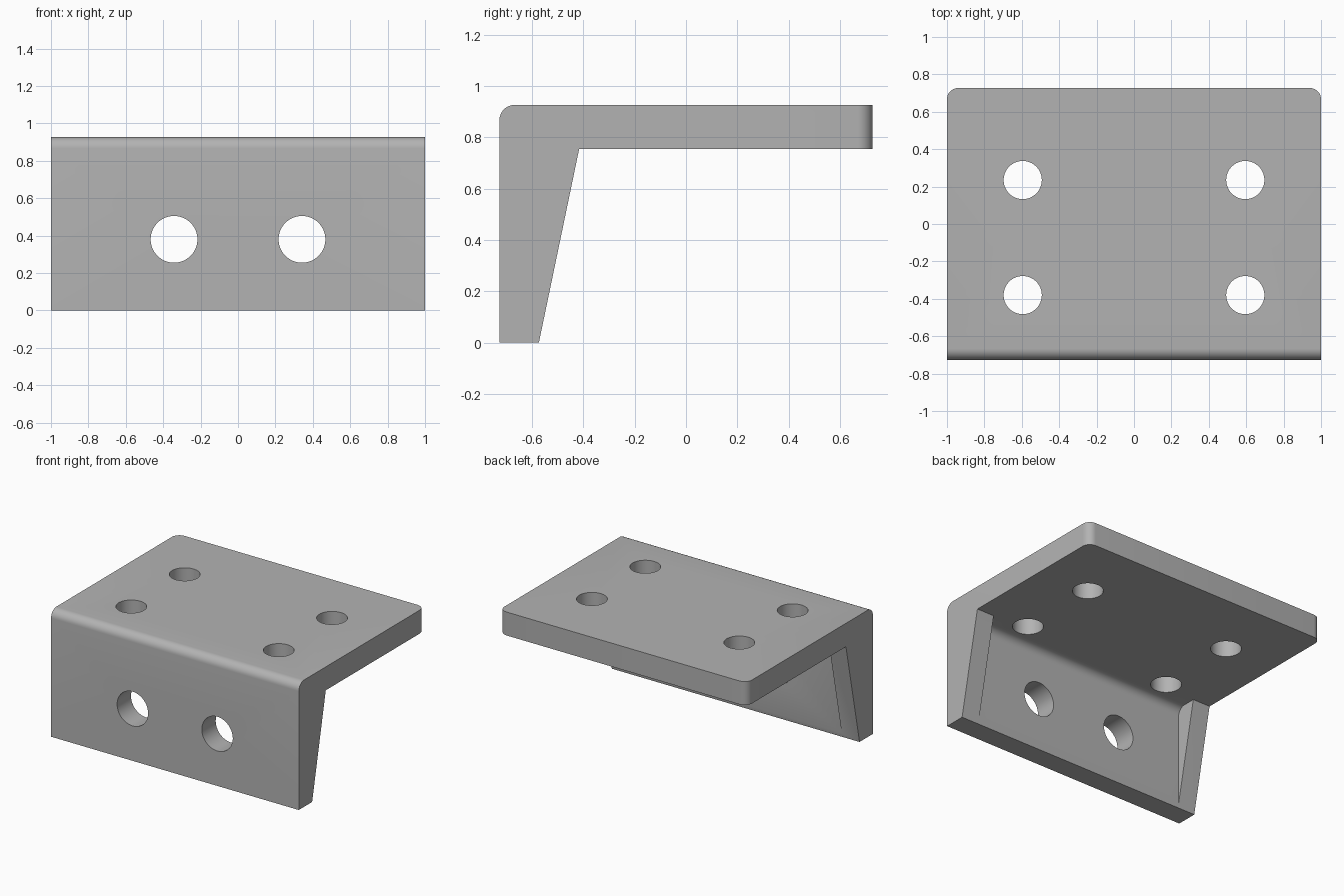
import bpy, bmesh
from math import radians
from mathutils import Matrix

if "Cube" in bpy.data.objects:
    bpy.data.objects.remove(bpy.data.objects["Cube"], do_unlink=True)

FRONT, BACK = -0.727, 0.727
TOP, UNDER = 0.926, 0.755        # plate faces
WALL, RIB_TOP = -0.567, -0.416   # inner wall face, rib top corner
FILLET = 0.06

steel = bpy.data.materials.new("plain grey")
steel.use_nodes = True
grey = (0.45, 0.45, 0.45, 1)
steel.diffuse_color = grey
steel.node_tree.nodes["Principled BSDF"].inputs["Base Color"].default_value = grey


def add_object(name, bm):
    bmesh.ops.recalc_face_normals(bm, faces=bm.faces)
    mesh = bpy.data.meshes.new(name)
    bm.to_mesh(mesh)
    bm.free()
    mesh.materials.append(steel)
    obj = bpy.data.objects.new(name, mesh)
    bpy.context.collection.objects.link(obj)
    return obj


def prism(profile, half_width):
    """Extrude a (y, z) profile along x."""
    bm = bmesh.new()
    face = bm.faces.new([bm.verts.new((-half_width, y, z)) for y, z in profile])
    new = bmesh.ops.extrude_face_region(bm, geom=[face])["geom"]
    moved = [v for v in new if isinstance(v, bmesh.types.BMVert)]
    bmesh.ops.translate(bm, verts=moved, vec=(2 * half_width, 0, 0))
    return bm


def round_edges(bm, test):
    edges = [e for e in bm.edges if all(test(v.co) for v in e.verts)]
    bmesh.ops.bevel(bm, geom=edges, offset=FILLET, segments=8,
                    profile=0.5, affect='EDGES')


def hole(name, location, radius, turn=0):
    bm = bmesh.new()
    bmesh.ops.create_cone(bm, cap_ends=True, segments=64, radius1=radius,
                          radius2=radius, depth=0.6,
                          matrix=Matrix.Translation(location)
                          @ Matrix.Rotation(radians(turn), 4, 'X'))
    return add_object(name, bm)


# Solid angle section, rounded at the front top edge and the back corners
bm = prism([(FRONT, 0), (-0.573, 0), (RIB_TOP, UNDER), (BACK, UNDER),
            (BACK, TOP), (FRONT, TOP)], 1)
round_edges(bm, lambda c: c.y < FRONT + 0.01 and c.z > TOP - 0.01)
for side in (-1, 1):
    round_edges(bm, lambda c: c.y > BACK - 0.01 and c.x * side > 0.99)
bracket = add_object("angle_bracket", bm)

# Pocket between the two end ribs, with a filleted inner corner
bm = prism([(WALL, -0.1), (WALL, UNDER), (RIB_TOP, UNDER),
            (-0.3, 0.5), (-0.3, -0.1)], 0.86)
round_edges(bm, lambda c: c.y < WALL + 0.01 and c.z > UNDER - 0.01)
cutters = [add_object("rib_pocket_cutter", bm)]

# Four plate holes and two wall holes
for side in (-1, 1):
    for y in (0.235, -0.38):
        cutters.append(hole("plate_hole_cutter", (side * 0.595, y, 0.9), 0.102))
    cutters.append(hole("wall_hole_cutter", (side * 0.342, -0.7, 0.38), 0.125, 90))

bpy.ops.object.select_all(action='DESELECT')
bpy.context.view_layer.objects.active = bracket
bracket.select_set(True)
for cutter in cutters:
    mod = bracket.modifiers.new("cut", 'BOOLEAN')
    mod.operation, mod.solver, mod.object = 'DIFFERENCE', 'EXACT', cutter
    bpy.ops.object.modifier_apply(modifier=mod.name)
    bpy.data.objects.remove(cutter, do_unlink=True)

bpy.ops.object.shade_smooth_by_angle(angle=radians(30))
